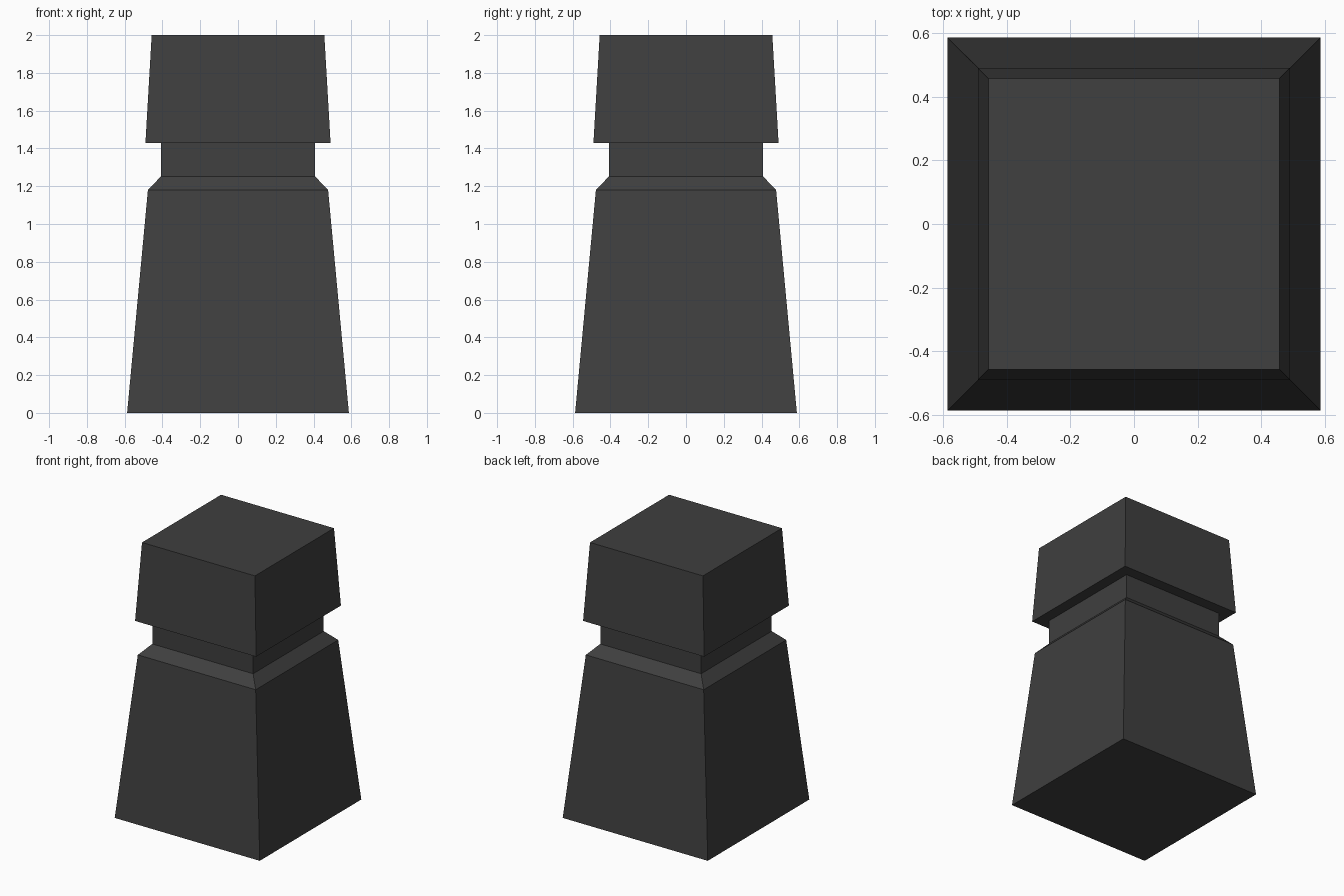
import bpy
import bmesh

cube = bpy.data.objects.get("Cube")
if cube:
    bpy.data.objects.remove(cube, do_unlink=True)

charcoal = bpy.data.materials.new("charcoal")
charcoal.use_nodes = True
colour = (0.05, 0.05, 0.05, 1)
charcoal.diffuse_color = colour
charcoal.node_tree.nodes["Principled BSDF"].inputs["Base Color"].default_value = colour


def square_loft(name, profile):
    """Stack square rings given as (half width, height) and cap both ends."""
    bm = bmesh.new()
    corners = [(-1, -1), (1, -1), (1, 1), (-1, 1)]
    rings = [[bm.verts.new((x * w, y * w, z)) for x, y in corners] for w, z in profile]
    for low, high in zip(rings, rings[1:]):
        for i in range(4):
            j = (i + 1) % 4
            bm.faces.new((low[i], low[j], high[j], high[i]))
    bm.faces.new(rings[0][::-1])
    bm.faces.new(rings[-1])
    bmesh.ops.recalc_face_normals(bm, faces=bm.faces)
    mesh = bpy.data.meshes.new(name)
    bm.to_mesh(mesh)
    bm.free()
    mesh.materials.append(charcoal)
    obj = bpy.data.objects.new(name, mesh)
    bpy.context.collection.objects.link(obj)
    return obj


# One continuous post: tapered base, sloped shoulder, recessed neck, tapered head
square_loft("bollard_post", [
    (0.587, 0),
    (0.477, 1.18),
    (0.408, 1.252),
    (0.408, 1.43),
    (0.49, 1.43),
    (0.457, 2),
])
